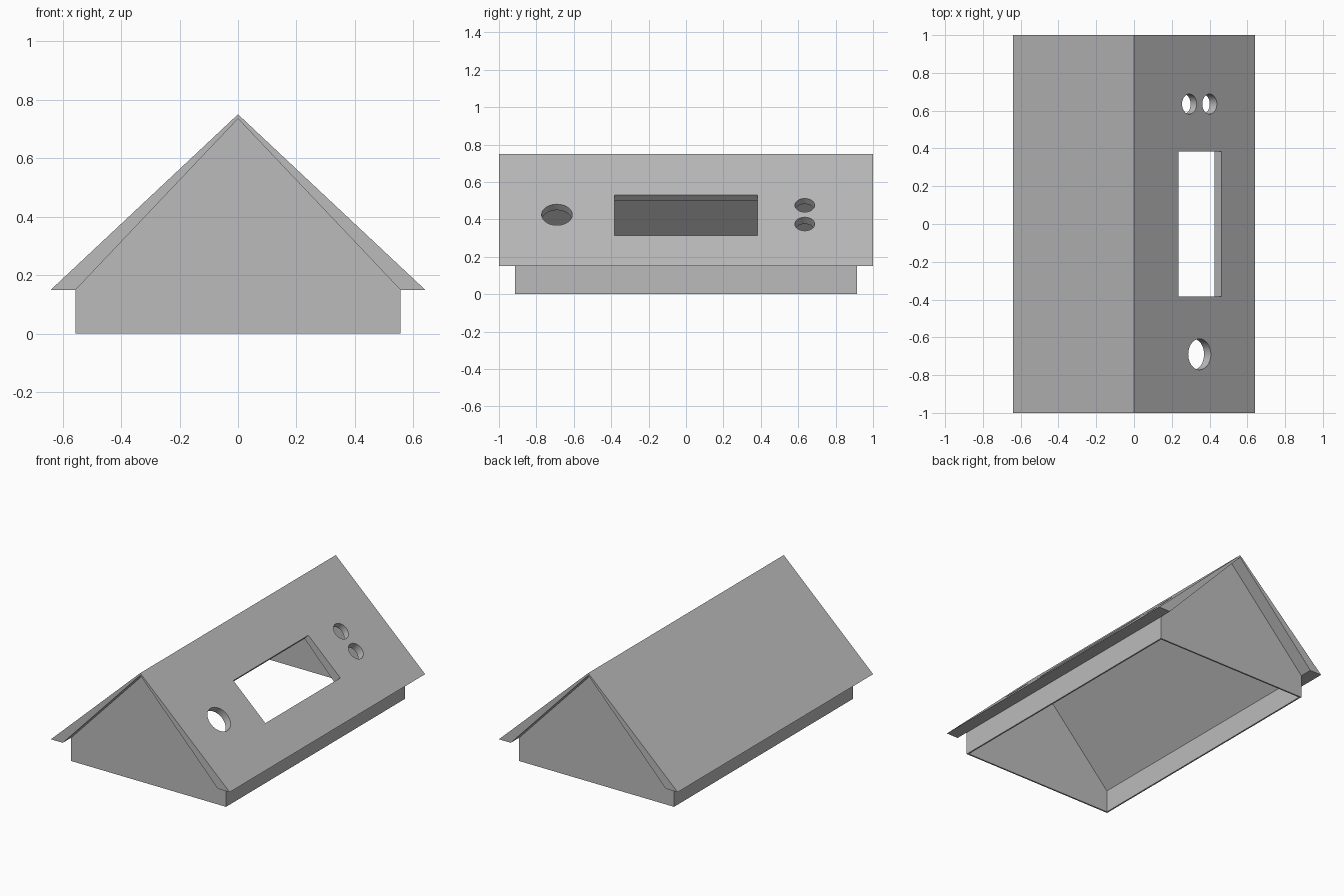
import bpy, bmesh, math

cube = bpy.data.objects.get("Cube")
if cube:
    bpy.data.objects.remove(cube, do_unlink=True)

# Main dimensions
HALF_W, EAVE, RIDGE = 0.64, 0.15, 0.75
BODY_W, BODY_TOP, BODY_Y = 0.555, 0.735, 0.915
WALL = 0.01
PITCH = math.atan2(RIDGE - EAVE, HALF_W)

grey = bpy.data.materials.new("matte grey")
grey.use_nodes = True
colour = (0.5, 0.5, 0.5, 1)
grey.diffuse_color = colour
grey.node_tree.nodes["Principled BSDF"].inputs["Base Color"].default_value = colour


def finish(name, bm):
    bmesh.ops.recalc_face_normals(bm, faces=bm.faces[:])
    mesh = bpy.data.meshes.new(name)
    bm.to_mesh(mesh)
    bm.free()
    mesh.materials.append(grey)
    obj = bpy.data.objects.new(name, mesh)
    bpy.context.collection.objects.link(obj)
    return obj


def prism(name, profile, half_y):
    """Extrude an x-z profile along y."""
    bm = bmesh.new()
    face = bm.faces.new([bm.verts.new((x, -half_y, z)) for x, z in profile])
    moved = bmesh.ops.extrude_face_region(bm, geom=[face])["geom"]
    verts = [g for g in moved if isinstance(g, bmesh.types.BMVert)]
    bmesh.ops.translate(bm, verts=verts, vec=(0, 2 * half_y, 0))
    return finish(name, bm)


def cut(target, cutter):
    mod = target.modifiers.new("cut", "BOOLEAN")
    mod.operation = "DIFFERENCE"
    mod.solver = "EXACT"
    mod.object = cutter
    bpy.context.view_layer.objects.active = target
    bpy.ops.object.modifier_apply(modifier=mod.name)


def place_on_slope(obj, x, y):
    obj.location = (x, y, RIDGE - x * math.tan(PITCH))
    obj.rotation_euler = (0, PITCH, 0)
    return obj


def round_cutter(x, y, radius):
    bm = bmesh.new()
    bmesh.ops.create_cone(bm, cap_ends=True, segments=48, radius1=radius,
                          radius2=radius, depth=0.2)
    return place_on_slope(finish("round_cutter", bm), x, y)


def box_cutter(x, y, along, width):
    bm = bmesh.new()
    bmesh.ops.create_cube(bm, size=1)
    bmesh.ops.scale(bm, verts=bm.verts[:], vec=(along, width, 0.2))
    return place_on_slope(finish("box_cutter", bm), x, y)


# Roof: two wedge slopes with flat eaves
roof = prism("roof", [(HALF_W, EAVE), (0, RIDGE), (-HALF_W, EAVE),
                      (-BODY_W, EAVE), (0, BODY_TOP), (BODY_W, EAVE)], 1)

# Body: thin gabled shell, open underneath
body = prism("body_shell", [(BODY_W, 0), (BODY_W, EAVE), (0, BODY_TOP),
                            (-BODY_W, EAVE), (-BODY_W, 0)], BODY_Y)
steep = (BODY_TOP - EAVE) / BODY_W
in_w = BODY_W - WALL
in_top = BODY_TOP - WALL * math.hypot(1, steep)
in_eave = in_top - in_w * steep
hollow = prism("hollow_cutter", [(in_w, -0.1), (in_w, in_eave), (0, in_top),
                                 (-in_w, in_eave), (-in_w, -0.1)], BODY_Y - WALL)

# Openings on the left slope: display window, large hole, pair of small holes
openings = [box_cutter(0.35, 0.0, 0.314, 0.766),
            round_cutter(0.347, -0.69, 0.082),
            round_cutter(0.293, 0.635, 0.053),
            round_cutter(0.4, 0.635, 0.053)]
bpy.context.view_layer.update()

cut(body, hollow)
for opening in openings:
    cut(roof, opening)
    cut(body, opening)
for cutter in openings + [hollow]:
    bpy.data.objects.remove(cutter, do_unlink=True)

# Crisp edges, with smooth hole rims
for obj in (roof, body):
    bpy.ops.object.select_all(action="DESELECT")
    obj.select_set(True)
    bpy.context.view_layer.objects.active = obj
    bpy.ops.object.shade_smooth_by_angle(angle=math.radians(30))
